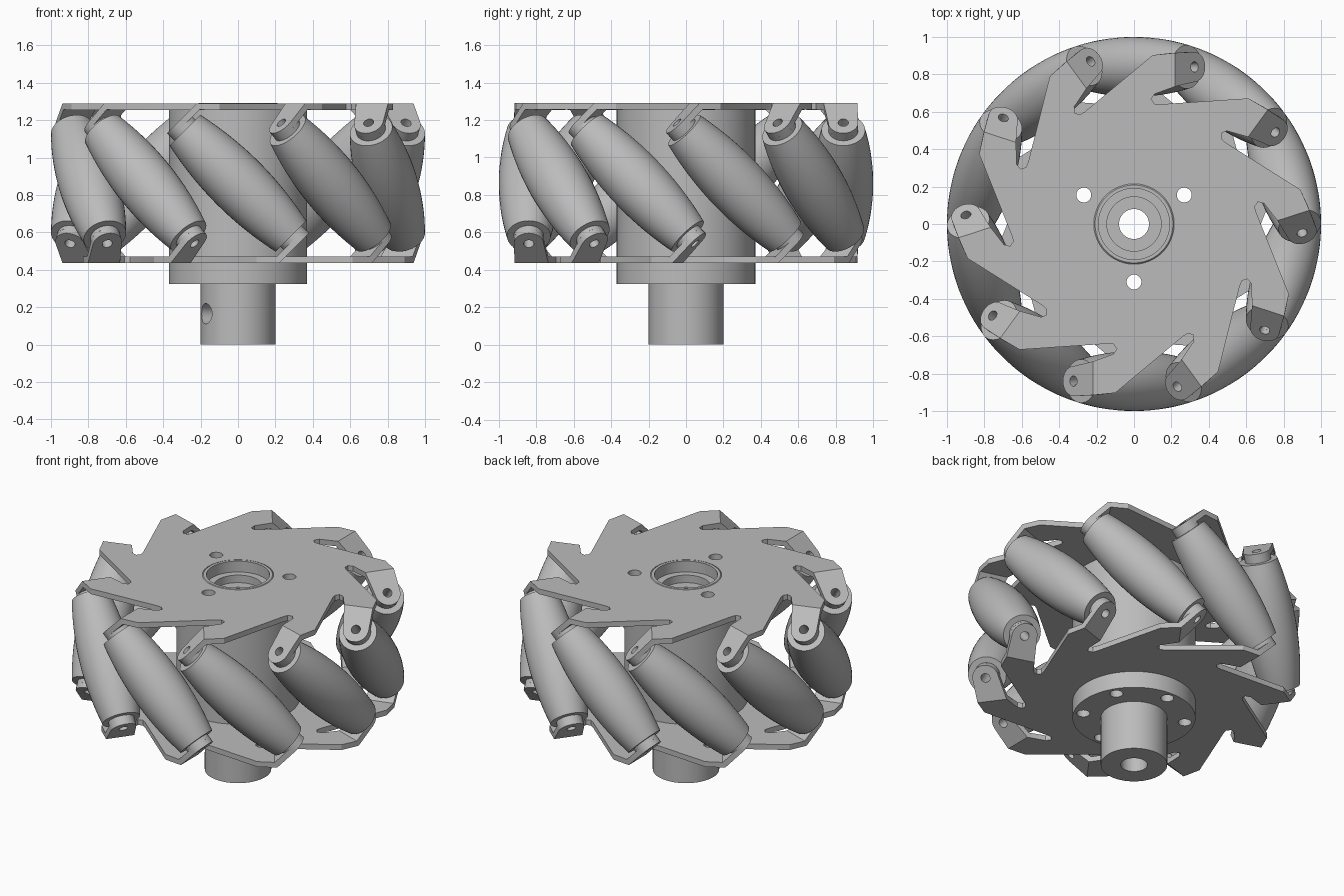
import bpy
import bmesh
from math import pi, radians, sin, cos, atan, sqrt
from mathutils import Matrix, Vector

cube = bpy.data.objects.get("Cube")
if cube:
    bpy.data.objects.remove(cube)

COUNT = 10                 # rollers around the wheel
STEP = 2 * pi / COUNT
MID_Z = 0.8625             # height of the roller centres
PLATE_Z = 1.29             # top face of the upper plate
AXIS_R = 0.84              # distance of roller axes from the wheel axis
FOLD_X = -0.22             # where each tab bends away from the plate
BOLT_R = 0.31
THICK = 0.035

metal = bpy.data.materials.new("mid_grey_metal")
metal.use_nodes = True
grey = (0.5, 0.5, 0.5, 1)
metal.diffuse_color = grey
bsdf = metal.node_tree.nodes["Principled BSDF"]
bsdf.inputs["Base Color"].default_value = grey
bsdf.inputs["Roughness"].default_value = 0.6


def make_object(name, bm):
    mesh = bpy.data.meshes.new(name)
    bm.to_mesh(mesh)
    bm.free()
    obj = bpy.data.objects.new(name, mesh)
    bpy.context.collection.objects.link(obj)
    mesh.materials.append(metal)
    return obj


def bake_modifiers(obj):
    bpy.context.view_layer.update()
    graph = bpy.context.evaluated_depsgraph_get()
    baked = bpy.data.meshes.new_from_object(obj.evaluated_get(graph))
    obj.modifiers.clear()
    obj.data = baked


def smooth(obj):
    bpy.ops.object.select_all(action="DESELECT")
    obj.select_set(True)
    bpy.context.view_layer.objects.active = obj
    bpy.ops.object.shade_smooth_by_angle(angle=radians(30))


def revolve(name, profile, steps):
    """Spin a closed (radius, height) profile around z."""
    bm = bmesh.new()
    verts = [bm.verts.new((r, 0, z)) for r, z in profile]
    edges = [bm.edges.new((verts[i - 1], verts[i])) for i in range(len(verts))]
    bmesh.ops.spin(bm, geom=verts + edges, axis=(0, 0, 1), cent=(0, 0, 0),
                   angle=2 * pi, steps=steps)
    bmesh.ops.remove_doubles(bm, verts=bm.verts, dist=1e-4)
    bmesh.ops.recalc_face_normals(bm, faces=bm.faces)
    return make_object(name, bm)


def loop_edges(bm, verts):
    edges = []
    for i, v in enumerate(verts):
        pair = (verts[i - 1], v)
        edges.append(bm.edges.get(pair) or bm.edges.new(pair))
    return edges


def circle(bm, centre, u, v, radius, n):
    return [bm.verts.new(centre + radius * (u * cos(2 * pi * i / n) + v * sin(2 * pi * i / n)))
            for i in range(n)]


def fill(bm, loops, normal):
    edges = [e for loop in loops for e in loop_edges(bm, loop)]
    made = bmesh.ops.triangle_fill(bm, edges=edges, use_beauty=True, normal=normal)
    for f in made["geom"]:
        if isinstance(f, bmesh.types.BMFace):
            f.normal_update()
            if f.normal.dot(normal) < 0:
                f.normal_flip()


def make_plate(name, centre_radius, bolts):
    """Pinwheel plate with folded tabs, built as a sheet and thickened."""
    bm = bmesh.new()
    x_dir, y_dir, z_dir = Vector((1, 0, 0)), Vector((0, 1, 0)), Vector((0, 0, 1))
    down = Vector((-1, 0, -1)).normalized()
    # slot end, fold line, outer corner of one arm
    arm = [(-0.14, -0.64), (-0.11, -0.643), (-0.092, -0.667), (-0.11, -0.695),
           (FOLD_X, -0.735), (FOLD_X, -0.915), (-0.10, -0.903)]
    outline, tabs = [], []
    for k in range(COUNT):
        turn = Matrix.Rotation(k * STEP, 3, "Z")
        verts = [bm.verts.new(turn @ Vector((x, y, PLATE_Z))) for x, y in arm]
        outline += verts
        tabs.append((turn, verts[4], verts[5]))
    holes = [circle(bm, z_dir * PLATE_Z, x_dir, y_dir, centre_radius, 48)]
    for a in bolts:
        spot = Vector((BOLT_R * cos(a), BOLT_R * sin(a), PLATE_Z))
        holes.append(circle(bm, spot, x_dir, y_dir, 0.04, 20))
    fill(bm, [outline] + holes, z_dir)
    # rounded tabs, square to the roller axes
    for turn, inner, outer in tabs:
        d, n = turn @ down, turn @ Vector((-1, 0, 1)).normalized()
        y = turn @ y_dir
        eye = turn @ Vector((FOLD_X, -AXIS_R, PLATE_Z)) + d * 0.147
        tip = [bm.verts.new(eye + 0.08 * (d * sin(a) - y * cos(a)))
               for a in [pi * i / 12 for i in range(13)]]
        fill(bm, [[inner, outer] + tip, circle(bm, eye, d, y, 0.028, 16)], n)
    obj = make_object(name, bm)
    mod = obj.modifiers.new("thickness", "SOLIDIFY")
    mod.thickness, mod.offset, mod.use_even_offset = THICK, -1, True
    bake_modifiers(obj)
    smooth(obj)
    return obj


# Side plates: the lower one is the upper one turned over
through = [radians(a) for a in (30, 150, 270)]
make_plate("upper_plate", 0.215, through)
lower = make_plate("lower_plate", 0.36, [])
lower.matrix_world = Matrix.Translation((0, 0, 2 * MID_Z)) @ Matrix.Rotation(pi, 4, "Y")

# Hub with flange, shaft, bore and bearing recess
hub = revolve("hub", [
    (0.08, 0), (0.2, 0), (0.2, 0.325), (0.37, 0.325), (0.37, 1.255), (0.215, 1.255),
    (0.215, 1.285), (0.208, 1.292), (0.19, 1.292), (0.19, 1.22), (0.145, 1.22),
    (0.145, 1.17), (0.08, 1.17)], 72)

# Holes in the hub: three through bolts, three blind bolts, one set screw
bm = bmesh.new()
for k in range(6):
    a = radians(30 + 60 * k)
    height = 2.4 if k % 2 == 0 else 0.4
    place = Matrix.Translation((BOLT_R * cos(a), BOLT_R * sin(a), 0.25 + height / 2))
    bmesh.ops.create_cone(bm, cap_ends=True, segments=20, radius1=0.04, radius2=0.04,
                          depth=height, matrix=place)
place = (Matrix.Rotation(radians(210), 4, "Z") @ Matrix.Translation((0.19, 0, 0.165))
         @ Matrix.Rotation(pi / 2, 4, "Y"))
bmesh.ops.create_cone(bm, cap_ends=True, segments=24, radius1=0.055, radius2=0.055,
                      depth=0.3, matrix=place)
cutter = make_object("hub_hole_cutter", bm)
cutter.hide_render = True
cut = hub.modifiers.new("holes", "BOOLEAN")
cut.operation, cut.object, cut.solver = "DIFFERENCE", cutter, "EXACT"
bake_modifiers(hub)
bpy.data.objects.remove(cutter)
smooth(hub)

# Barrel roller whose sides follow the wheel's outer circle, with end collars
reach = atan(0.265 / AXIS_R)
barrel = []
for i in range(25):
    a = reach * (i / 12 - 1)
    gap = 1 - AXIS_R / cos(a)
    along = AXIS_R * sin(a) / cos(a) * sqrt(2) + gap * sin(a) / sqrt(2)
    barrel.append((gap * sqrt(1 - sin(a) ** 2 / 2), along))
end = barrel[-1][1]
roller = revolve("roller_1", [(0.028, -0.424), (0.08, -0.424), (0.08, -end)] + barrel
                 + [(0.08, end), (0.08, 0.424), (0.028, 0.424)], 40)
smooth(roller)
tilt = Matrix.Translation((0, -AXIS_R, MID_Z)) @ Matrix.Rotation(-pi / 4, 4, "Y")
for k in range(COUNT):
    obj = roller
    if k:
        obj = bpy.data.objects.new(f"roller_{k + 1}", roller.data)
        bpy.context.collection.objects.link(obj)
    obj.matrix_world = Matrix.Rotation(k * STEP, 4, "Z") @ tilt
